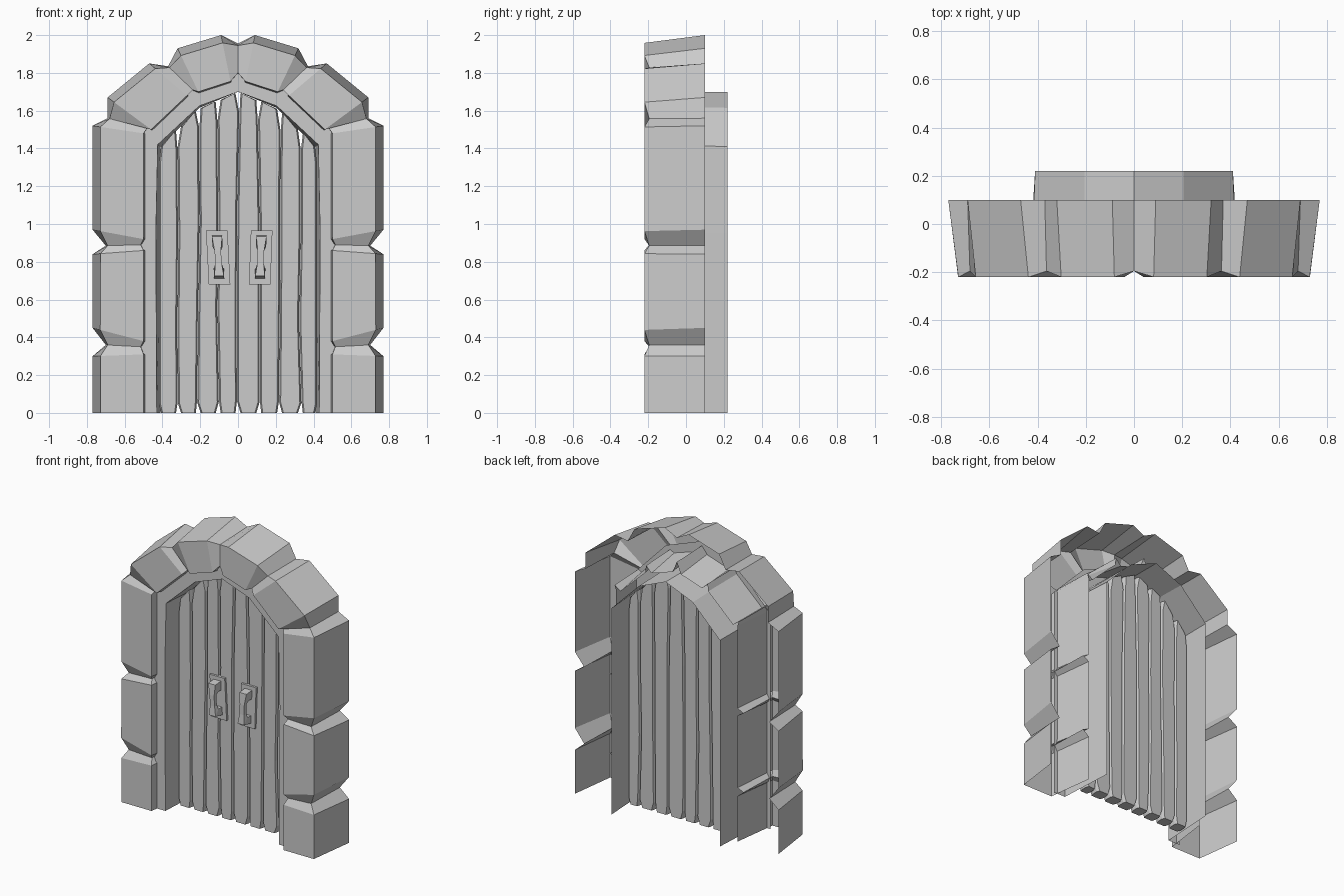
import bpy, bmesh, random
from mathutils import Vector

if "Cube" in bpy.data.objects:
    bpy.data.objects.remove(bpy.data.objects["Cube"])

random.seed(4)


def loft(name, sections, closed=True, mirror=False):
    """Skin a list of equal-length point rings; closed rings get end caps."""
    bm = bmesh.new()
    rings = [[bm.verts.new(p) for p in s] for s in sections]
    n = len(rings[0])
    for a, b in zip(rings, rings[1:]):
        for i in range(n if closed else n - 1):
            j = (i + 1) % n
            bm.faces.new((a[i], a[j], b[j], b[i]))
    if closed:
        bm.faces.new(rings[0])
        bm.faces.new(rings[-1][::-1])
    bmesh.ops.recalc_face_normals(bm, faces=bm.faces)
    me = bpy.data.meshes.new(name)
    bm.to_mesh(me)
    bm.free()
    ob = bpy.data.objects.new(name, me)
    bpy.context.collection.objects.link(ob)
    if mirror:
        m = ob.modifiers.new("mirror", "MIRROR")
        m.use_clip = True
    return ob


# Stone surround: open-backed, right half; (outer x, z, inner x, z, is_joint)
stations = [
    (.77, 0, .50, 0, 0), (.77, .30, .50, .31, 0), (.70, .36, .515, .35, 1),
    (.77, .45, .50, .38, 0), (.77, .84, .50, .86, 0), (.70, .885, .515, .89, 1),
    (.77, .97, .50, .92, 0), (.77, 1.52, .50, 1.48, 0), (.69, 1.56, .48, 1.51, 1),
    (.69, 1.67, .46, 1.50, 0), (.47, 1.85, .27, 1.68, 0), (.37, 1.835, .24, 1.71, 1),
    (.32, 1.93, .21, 1.70, 0), (.09, 2.0, .04, 1.755, 0), (0, 1.955, 0, 1.80, 1)]
rings = []
for ox, oz, ix, iz, joint in stations:
    o, i = Vector((ox, 0, oz)), Vector((ix, 0, iz))
    d = (i - o).normalized() * (.01 if joint else .042)
    front = Vector((0, -.195 if joint else -.22, 0))
    back = Vector((0, .10, 0))
    rings.append([o + back, o + d + front, i + front, i + d + back])
loft("stone_surround", rings, closed=False, mirror=True)

# Inner door frame: front lip and reveal running to the back
frame = [(.52, 0, .43, 0, .41, 0), (.52, .95, .435, .95, .41, .95),
         (.52, 1.47, .425, 1.42, .41, 1.41), (.27, 1.73, .205, 1.625, .205, 1.615),
         (0, 1.83, 0, 1.70, 0, 1.70)]
loft("door_frame", [[(a, -.17, b), (c, -.17, d), (e, .22, f)]
                    for a, b, c, d, e, f in frame], closed=False, mirror=True)


def arch(x):
    x = abs(x)
    if x < .205:
        return 1.695 - x * .41
    return 1.611 - (x - .205) * .98


# Door planks: wavy shared seams, chamfered edges, tapered ends
levels = [0, .035, .33, .62, .94, 1]
seams = [-.42, -.315, -.21, -.105, 0, .11, .22, .33, .42]
wobble = [[random.uniform(-.008, .008) if 0 < k < len(seams) - 1 and 0 < t < 1 else 0
           for t in levels] for k in range(len(seams))]
for k in range(len(seams) - 1):
    rings = []
    for n, t in enumerate(levels):
        gap = .013 if t in (0, 1) else .001
        l = seams[k] + wobble[k][n] + gap
        r = seams[k + 1] + wobble[k + 1][n] - gap
        zl, zr, c = t * arch(l), t * arch(r), .008
        rings.append([(l + c, -.05, zl), (l, -.025, zl), (l, .01, zl), (l + c, .03, zl),
                      (r - c, .03, zr), (r, .01, zr), (r, -.025, zr), (r - c, -.05, zr)])
    loft(f"plank_{k + 1}", rings)

# Handles: slanted back plate and a C-shaped grip with a narrow waist
grip = [(-.055, .94, -.055, .88, .027), (-.125, .935, -.10, .88, .027),
        (-.13, .86, -.105, .86, .017), (-.13, .79, -.105, .79, .017),
        (-.135, .725, -.10, .765, .025), (-.055, .71, -.055, .765, .027)]
for side, cx, slant in (("left", -.105, -.026), ("right", .12, .018)):
    def sx(z):
        return cx + (z - .82) * slant * 2
    loft(f"handle_plate_{side}",
         [[(sx(z) + s * .057, y, z) for s, z in
           ((-1, .68), (1, .68), (1, .965), (-1, .965))] for y in (-.065, -.04)])
    loft(f"handle_grip_{side}",
         [[(sx(oz) - w, oy, oz), (sx(oz) + w, oy, oz),
           (sx(iz) + w, iy, iz), (sx(iz) - w, iy, iz)] for oy, oz, iy, iz, w in grip])
